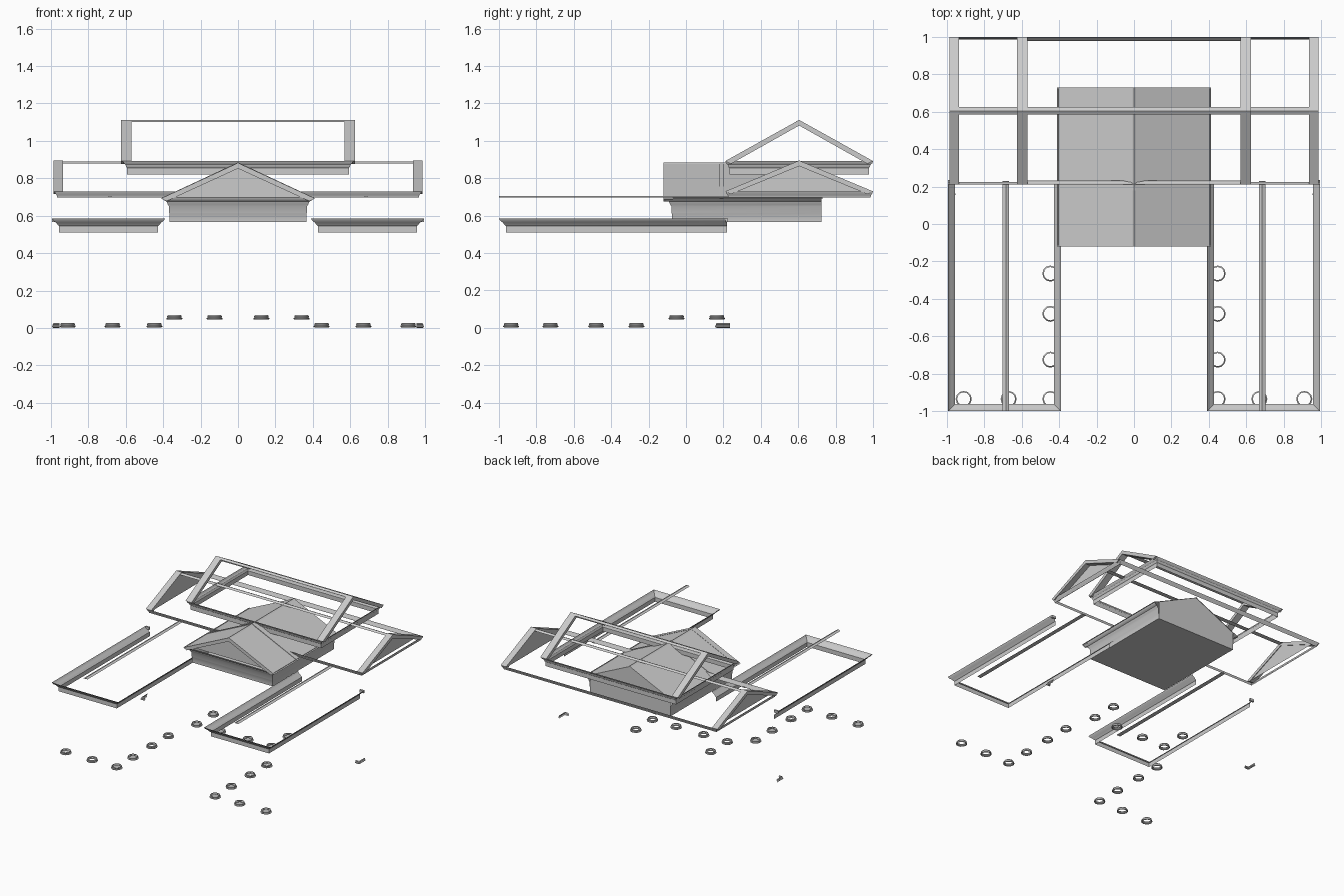
import bpy, bmesh, math
from mathutils import Vector

if "Cube" in bpy.data.objects:
    bpy.data.objects.remove(bpy.data.objects["Cube"])


def make(name, verts, faces, smooth=False):
    me = bpy.data.meshes.new(name)
    me.from_pydata(verts, [], faces)
    bm = bmesh.new()
    bm.from_mesh(me)
    bmesh.ops.recalc_face_normals(bm, faces=bm.faces)
    bm.to_mesh(me)
    bm.free()
    ob = bpy.data.objects.new(name, me)
    bpy.context.collection.objects.link(ob)
    if smooth:
        bpy.ops.object.select_all(action='DESELECT')
        ob.select_set(True)
        bpy.context.view_layer.objects.active = ob
        bpy.ops.object.shade_smooth_by_angle(angle=math.radians(35))
    return ob


def box(name, x0, x1, y0, y1, z0, z1):
    v = [(x, y, z) for x in (x0, x1) for y in (y0, y1) for z in (z0, z1)]
    return make(name, v, [(0, 1, 3, 2), (4, 5, 7, 6), (0, 1, 5, 4),
                          (2, 3, 7, 6), (0, 2, 6, 4), (1, 3, 7, 5)])


def sweep(name, path, profile, closed=False, side=1):
    """Mitred moulding; profile = (inward offset, z), inward = left * side."""
    pts = [Vector(p) for p in path]
    n, m = len(pts), len(profile)
    verts, faces = [], []
    for i, p in enumerate(pts):
        norms = []
        for a, b in ((i - 1, i), (i, i + 1)):
            if closed or (a >= 0 and b < n):
                d = (pts[b % n] - pts[a % n]).normalized()
                norms.append(Vector((-d.y, d.x)) * side)
        k = sum(norms, Vector((0, 0)))
        if len(norms) == 2:
            k /= (1 + norms[0].dot(norms[1]))
        verts += [(p.x + k.x * o, p.y + k.y * o, z) for o, z in profile]
    for i in range(n if closed else n - 1):
        j = (i + 1) % n
        faces += [(i * m + q, j * m + q, j * m + q + 1, i * m + q + 1) for q in range(m - 1)]
    return make(name, verts, faces, True)


def extrude(name, poly, axis, a, b):
    """Extrude a (horizontal, z) outline along x or y."""
    n = len(poly)
    f = (lambda h, z, t: (t, h, z)) if axis == 'x' else (lambda h, z, t: (h, t, z))
    v = [f(h, z, a) for h, z in poly] + [f(h, z, b) for h, z in poly]
    faces = [tuple(range(n)), tuple(range(n, 2 * n))]
    faces += [(i, (i + 1) % n, n + (i + 1) % n, n + i) for i in range(n)]
    return make(name, v, faces)


def chevron(c, half, eave, apex, t):
    return [(c - half, eave), (c, apex), (c + half, eave),
            (c + half - 0.03, eave - t * .5), (c, apex - t), (c - half + 0.03, eave - t * .5)]


def column_base(name, x, y, z):
    prof = [(.036, 0.002), (.042, .005), (.043, .010), (.037, .014), (.039, .020), (.035, .026)]
    n = 12
    v = [(x + r * math.cos(2 * math.pi * i / n), y + r * math.sin(2 * math.pi * i / n), z + h)
         for r, h in prof for i in range(n)]
    f = [(k * n + i, k * n + (i + 1) % n, (k + 1) * n + (i + 1) % n, (k + 1) * n + i)
         for k in range(len(prof) - 1) for i in range(n)]
    make(name, v, f, True)


# wings: cornice, ridge cap, column bases, pilaster base
wing_prof = [(.037, .51), (.037, .545), (.03, .55), (.022, .562), (.008, .572), (.004, .578), (0, .585)]
for s, tag in ((-1, "left"), (1, "right")):
    sweep(f"{tag}_wing_cornice",
          [(s * .39, .22), (s * .39, -1), (s * .993, -1), (s * .993, .22)], wing_prof, side=s)
    box(f"{tag}_wing_cornice_return", min(s * .955, s * .993), max(s * .955, s * .993),
        .21, .225, .565, .585)
    extrude(f"{tag}_wing_ridge_cap", [(s * .667, .698), (s * .685, .706), (s * .703, .698)],
            'y', -1, .23)
    spots = [(.447, -.265), (.447, -.48), (.447, -.725), (.447, -.935), (.67, -.935), (.91, -.935)]
    for i, (x, y) in enumerate(spots):
        column_base(f"{tag}_wing_column_base_{i}", s * x, y, 0)
    sweep(f"{tag}_pilaster_base", [(s * .955, .155), (s * .995, .155), (s * .995, .235)],
          [(.008, 0), (0, .006), (0, .011), (.007, .015), (.004, .02), (.009, .026)], side=s)
    # portico column bases
    for i, (x, y) in enumerate([(.34, -.05), (.125, -.05), (.34, .165)]):
        column_base(f"{tag}_portico_column_base_{i}", s * x, y, .042)

# central portico: entablature, ceiling, roof, pediment
sweep("portico_entablature", [(-.405, .725), (-.405, -.115), (.405, -.115), (.405, .725)],
      [(.04, .565), (.04, .61), (.037, .615), (.037, .65), (.03, .66), (.024, .675),
       (.008, .683), (.004, .69), (0, .70)])
make("portico_ceiling", [(-.365, -.075, .565), (.365, -.075, .565), (.365, .725, .565),
                         (-.365, .725, .565)], [(0, 1, 2, 3)])
make("portico_roof", [(s, y, z) for y in (-.12, .73) for s, z in ((-.412, .69), (0, .88), (.412, .69))],
     [(0, 1, 4, 3), (1, 2, 5, 4)])
make("portico_back_wall", [(-.365, .725, .565), (.365, .725, .565), (.365, .725, .71),
                           (0, .725, .88), (-.365, .725, .71)], [(0, 1, 2, 3, 4)])
make("portico_tympanum", [(-.37, -.075, .69), (.37, -.075, .69), (0, -.075, .86)], [(0, 1, 2)])
extrude("portico_raking_cornice", chevron(0, .412, .692, .882, .03), 'y', -.12, -.07)
extrude("portico_ridge_cap", [(-.012, .876), (0, .884), (.012, .876)], 'y', -.12, .73)
extrude("portico_roof_step", chevron(0, .41, .694, .885, .02), 'y', .18, .2)

# lower hall: eave moulding, gables, ridge
sweep("hall_eave_moulding", [(-.98, .212), (.98, .212), (.98, 1), (-.98, 1)],
      [(.013, .698), (.011, .71), (.004, .718), (0, .73)], closed=True)
# upper hall: cornice, gables, ridge
sweep("upper_hall_cornice", [(-.615, .21), (.615, .21), (.615, 1), (-.615, 1)],
      [(.022, .82), (.022, .855), (.017, .86), (.014, .872), (.004, .88), (0, .892)], closed=True)
for s, tag in ((-1, "left"), (1, "right")):
    extrude(f"{tag}_hall_raking_cornice", chevron(.605, .395, .73, .895, .03), 'x', s * .935, s * .985)
    make(f"{tag}_hall_tympanum", [(s * .94, .225, .72), (s * .94, .985, .72), (s * .94, .605, .88)],
         [(0, 1, 2)])
    extrude(f"{tag}_upper_hall_raking_cornice", chevron(.605, .395, .892, 1.112, .03),
            'x', s * .57, s * .625)
extrude("hall_ridge_cap", [(.585, .88), (.605, .89), (.625, .88)], 'x', -.935, .935)
extrude("upper_hall_ridge_cap", [(.585, 1.101), (.605, 1.112), (.625, 1.101)], 'x', -.57, .57)
